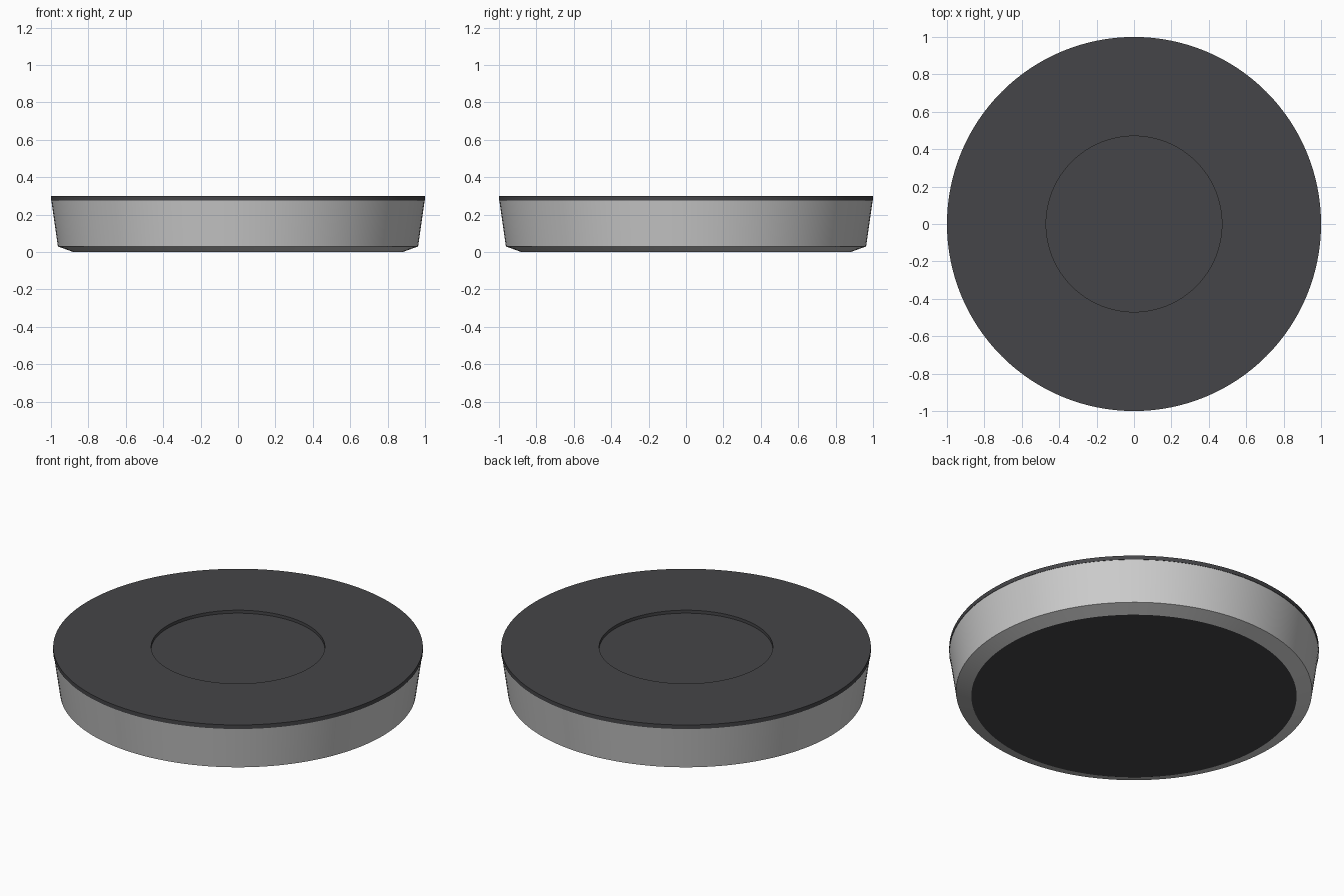
import bpy, bmesh, math

if "Cube" in bpy.data.objects:
    bpy.data.objects.remove(bpy.data.objects["Cube"])

SEGMENTS = 128


def material(name, rgb):
    mat = bpy.data.materials.new(name)
    mat.diffuse_color = (*rgb, 1.0)
    mat.use_nodes = True
    mat.node_tree.nodes["Principled BSDF"].inputs["Base Color"].default_value = mat.diffuse_color
    return mat


def lathe(name, profile, mat=None):
    """Spin an (r, z) profile, listed from bottom/outside to top/centre, about z."""
    bm = bmesh.new()
    verts = [bm.verts.new((r, 0, z)) for r, z in profile]
    edges = [bm.edges.new(pair) for pair in zip(verts, verts[1:])]
    bmesh.ops.spin(bm, geom=verts + edges, cent=(0, 0, 0), axis=(0, 0, 1),
                   angle=math.tau, steps=SEGMENTS, use_merge=True)
    bmesh.ops.remove_doubles(bm, verts=bm.verts, dist=1e-5)
    # Orient faces outward from the solid (profile runs counter-clockwise)
    bm.normal_update()
    for f in bm.faces:
        c = f.calc_center_median()
        if f.normal.dot((c.x, c.y, (c.z - 0.15) * 20)) < 0:
            f.normal_flip()
    mesh = bpy.data.meshes.new(name)
    bm.to_mesh(mesh)
    bm.free()
    obj = bpy.data.objects.new(name, mesh)
    bpy.context.collection.objects.link(obj)
    if mat:
        mesh.materials.append(mat)
    bpy.ops.object.select_all(action='DESELECT')
    obj.select_set(True)
    bpy.context.view_layer.objects.active = obj
    bpy.ops.object.shade_smooth_by_angle(angle=math.radians(30))
    return obj


dark = material("dark_plastic", (0.06, 0.06, 0.065))

# Tapered grey side wall with a chamfered lower edge
lathe("side_wall", [(0.88, 0), (0.963, 0.03), (0.998, 0.276)])

# Dark underside
lathe("base_pad", [(0, 0), (0.88, 0)], dark)

# Dark top plate with a thin rim and a shallow round recess
plate = lathe("top_plate", [(0.998, 0.276), (1, 0.276), (1, 0.3), (0.47, 0.3),
                            (0.47, 0.282), (0, 0.282)], dark)

# The recess wall faces inward and the rim lip faces down
for poly in plate.data.polygons:
    c = poly.center
    if abs(poly.normal.z) < 0.5 and math.hypot(c.x, c.y) < 0.6:
        poly.flip()
    elif abs(c.z - 0.276) < 1e-3 and poly.normal.z > 0:
        poly.flip()
